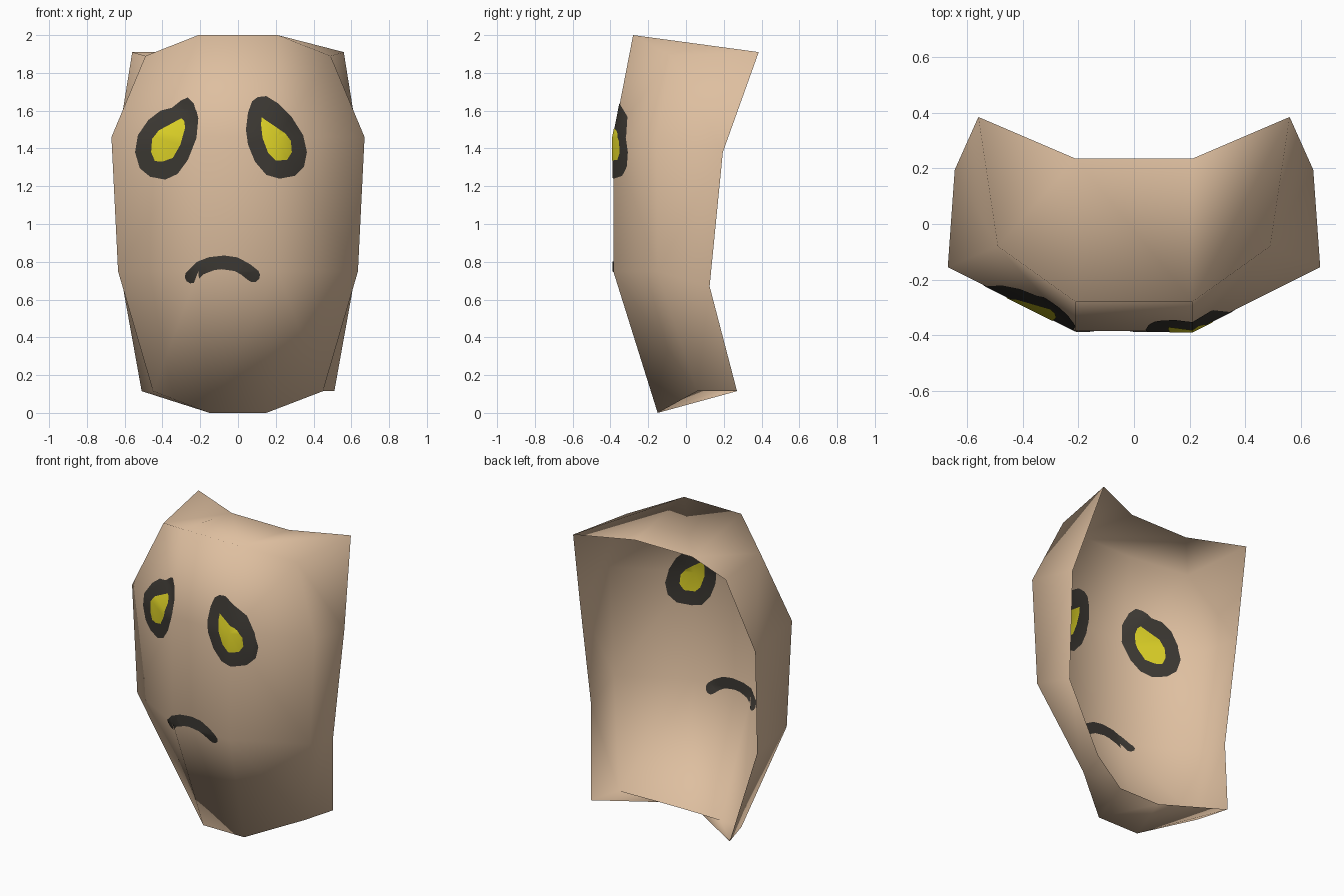
import bpy, bmesh, math
from mathutils import Vector
from mathutils.geometry import convex_hull_2d

if "Cube" in bpy.data.objects:
    bpy.data.objects.remove(bpy.data.objects["Cube"])


def material(name, rgb):
    m = bpy.data.materials.new(name)
    m.diffuse_color = (*rgb, 1)
    m.use_nodes = True
    m.node_tree.nodes["Principled BSDF"].inputs["Base Color"].default_value = m.diffuse_color
    return m


tan = material("tan", (0.73, 0.52, 0.35))
charcoal = material("charcoal", (0.045, 0.04, 0.033))
yellow = material("yellow", (0.72, 0.64, 0.02))

# Mask half-rows from top to bottom: rear edge, side, front
ROWS = [
    [(0.56, 0.385, 1.91), (0.49, -0.08, 1.89), (0.21, -0.28, 2.0)],
    [(0.645, 0.195, 1.38), (0.67, -0.155, 1.46), (0.21, -0.385, 1.46)],
    [(0.61, 0.125, 0.67), (0.635, -0.15, 0.75), (0.21, -0.385, 0.75)],
    [(0.51, 0.27, 0.115), (0.45, 0.06, 0.115), (0.15, -0.15, 0.0)],
]
BROW_REAR = (0.21, 0.235, 1.91)
CHIN_REAR = (0.15, 0.05, 0.115)


def flip_x(p):
    return (-p[0], p[1], p[2])


def build_shell():
    bm = bmesh.new()
    grid = [[bm.verts.new(p) for p in
             [flip_x(q) for q in row] + row[::-1]] for row in ROWS]
    # wrap-around wall
    for upper, lower in zip(grid, grid[1:]):
        for i in range(5):
            bm.faces.new((upper[i], lower[i], lower[i + 1], upper[i + 1]))
    # forehead and chin ledges, folded the opposite way on each side
    for row, rear, fold in ((grid[0], BROW_REAR, 1), (grid[3], CHIN_REAR, -1)):
        cl, cr = bm.verts.new(flip_x(rear)), bm.verts.new(rear)
        bm.faces.new((row[2], row[3], cr, cl))
        for f, s, b, c, side in ((row[2], row[1], row[0], cl, -1),
                                 (row[3], row[4], row[5], cr, 1)):
            if side == fold:
                bm.faces.new((f, s, b))
                bm.faces.new((f, b, c))
            else:
                bm.faces.new((s, b, c))
                bm.faces.new((s, c, f))
    bmesh.ops.triangulate(bm, faces=bm.faces[:])
    bmesh.ops.recalc_face_normals(bm, faces=bm.faces[:])
    bm.normal_update()
    front = min(bm.faces, key=lambda f: f.calc_center_median().y)
    if front.normal.y > 0:
        bmesh.ops.reverse_faces(bm, faces=bm.faces[:])
    bm.normal_update()
    return bm


def finish(bm, name, mat):
    me = bpy.data.meshes.new(name)
    bm.to_mesh(me)
    bm.free()
    me.materials.append(mat)
    for p in me.polygons:
        p.use_smooth = True
    ob = bpy.data.objects.new(name, me)
    bpy.context.collection.objects.link(ob)
    return ob


shell = build_shell()
finish(shell.copy(), "mask_shell", tan)


def front_patch(outline):
    """Front wall of the shell trimmed to the convex hull of an x,z outline."""
    bm = shell.copy()
    bm.normal_update()
    back = [f for f in bm.faces if f.normal.y > -0.5
            or f.calc_center_median().z < 0.3]
    bmesh.ops.delete(bm, geom=back, context='FACES')
    pts = [Vector(outline[i]) for i in convex_hull_2d([Vector(p) for p in outline])]
    centre = sum(pts, Vector((0, 0))) / len(pts)
    for p, q in zip(pts, pts[1:] + pts[:1]):
        d = q - p
        n = Vector((d.y, -d.x))
        if n.length < 1e-6:
            continue
        if n.dot(centre - p) > 0:
            n = -n
        bmesh.ops.bisect_plane(bm, geom=bm.verts[:] + bm.edges[:] + bm.faces[:],
                               dist=1e-6, plane_co=(p.x, 0, p.y),
                               plane_no=(n.x, 0, n.y), clear_outer=True)
    return bm


def painted(name, outlines, mat, lift):
    """Thin paint film on both the outside and the inside of the mask."""
    out = bmesh.new()
    for outline in outlines:
        for side in (-1, 1):
            bm = front_patch(outline)
            bmesh.ops.translate(bm, verts=bm.verts[:], vec=(0, side * lift, 0))
            if side > 0:
                bmesh.ops.reverse_faces(bm, faces=bm.faces[:])
            tmp = bpy.data.meshes.new("film")
            bm.to_mesh(tmp)
            bm.free()
            out.from_mesh(tmp)
            bpy.data.meshes.remove(tmp)
    return finish(out, name, mat)


# Eye on the left of the front view, with its raised inner tip
painted("left_eye_rim", [
    [(-.22, 1.6), (-.21, 1.56), (-.22, 1.455), (-.265, 1.34), (-.32, 1.265),
     (-.385, 1.235), (-.465, 1.25), (-.52, 1.295), (-.545, 1.38),
     (-.53, 1.47), (-.475, 1.55), (-.41, 1.6), (-.35, 1.615)],
    [(-.35, 1.615), (-.30, 1.655), (-.265, 1.67), (-.235, 1.64),
     (-.21, 1.56), (-.3, 1.5)]], charcoal, 0.003)
painted("left_eye", [
    [(-.285, 1.545), (-.28, 1.51), (-.305, 1.42), (-.345, 1.35), (-.40, 1.33),
     (-.44, 1.333), (-.46, 1.38), (-.455, 1.45), (-.42, 1.495),
     (-.30, 1.56)]], yellow, 0.006)

# Eye on the right
painted("right_eye_rim", [
    [(.105, 1.672), (.15, 1.677), (.21, 1.64), (.285, 1.565), (.345, 1.47),
     (.365, 1.38), (.35, 1.305), (.30, 1.255), (.22, 1.24), (.15, 1.26),
     (.09, 1.33), (.053, 1.42), (.042, 1.5), (.053, 1.59), (.075, 1.65)]],
    charcoal, 0.003)
painted("right_eye", [
    [(.125, 1.565), (.19, 1.52), (.25, 1.48), (.28, 1.44), (.285, 1.38),
     (.26, 1.34), (.2, 1.335), (.16, 1.375), (.13, 1.455), (.122, 1.525)]],
    yellow, 0.006)

# Downturned mouth: a chain of rounded strokes
PATH = [(-.245, .722), (-.2, .767), (-.14, .79), (-.08, .797),
        (-.01, .787), (.04, .76), (.08, .728)]


def dot(p, r=0.037):
    return [(p[0] + r * math.cos(a * math.pi / 5 + 0.1),
             p[1] + r * math.sin(a * math.pi / 5 + 0.1)) for a in range(10)]


painted("mouth", [dot(p) + dot(q) for p, q in zip(PATH, PATH[1:])],
        charcoal, 0.003)
shell.free()
